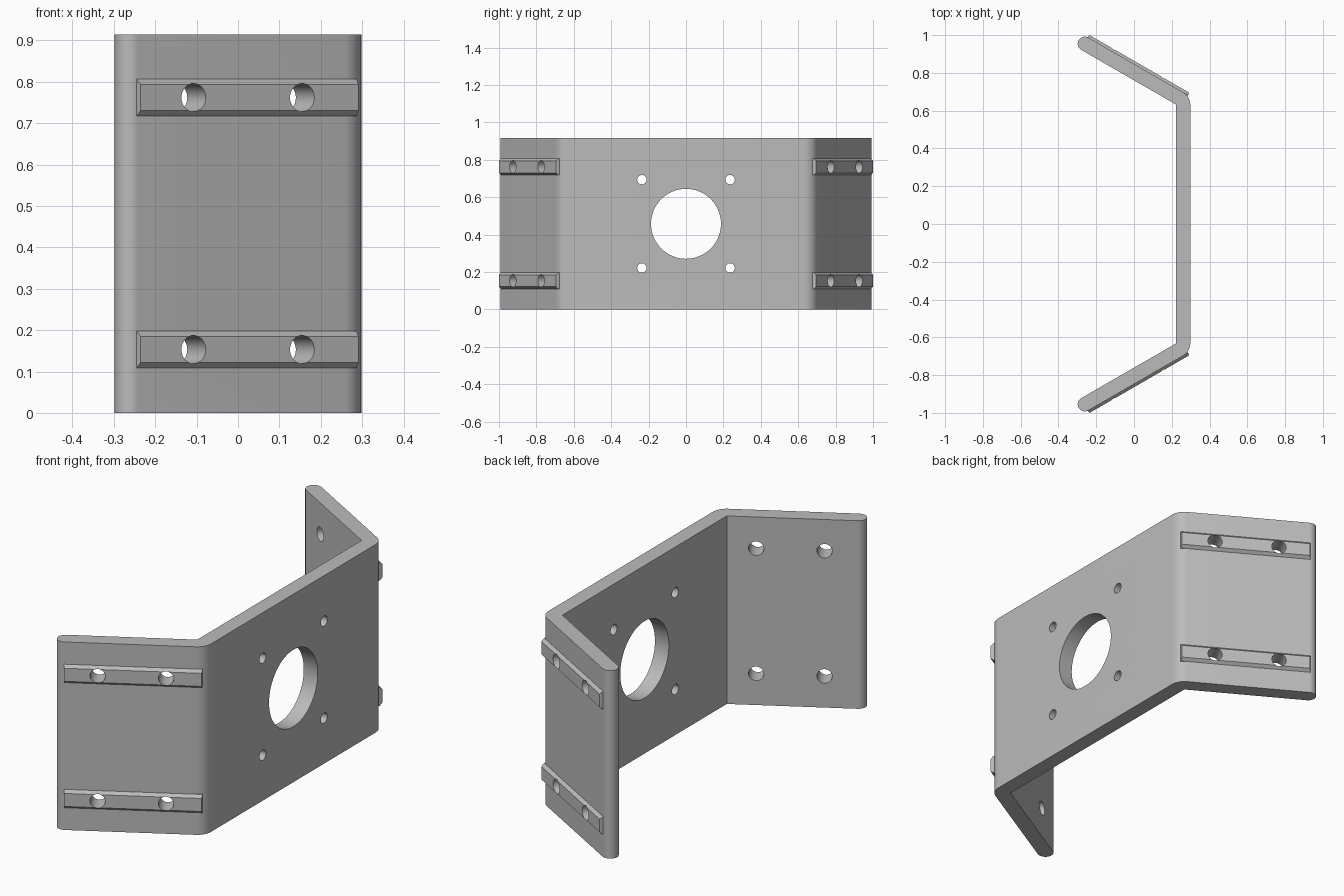
import bpy, bmesh, math
from mathutils import Matrix, Vector

cube = bpy.data.objects.get("Cube")
if cube:
    bpy.data.objects.remove(cube, do_unlink=True)

HEIGHT, THICK, ARM = 0.915, 0.075, 0.58
FOLD = math.radians(60)
INNER = Vector((0.223, 0.632, 0))                         # inner bend corner
OUT = Vector((math.cos(FOLD), math.sin(FOLD), 0))         # arm outward normal
ALONG = Vector((-math.sin(FOLD), math.cos(FOLD), 0))      # arm direction
UP = Vector((0, 0, 1))
RAIL_Z = (0.153, 0.762)
BOLT_T = (0.13, 0.433)

metal = bpy.data.materials.new("grey_metal")
metal.use_nodes = True
grey = (0.5, 0.5, 0.5, 1)
metal.diffuse_color = grey
metal.node_tree.nodes["Principled BSDF"].inputs["Base Color"].default_value = grey


def make_object(name, bm):
    bmesh.ops.recalc_face_normals(bm, faces=bm.faces)
    mesh = bpy.data.meshes.new(name)
    bm.to_mesh(mesh)
    bm.free()
    mesh.materials.append(metal)
    obj = bpy.data.objects.new(name, mesh)
    bpy.context.collection.objects.link(obj)
    return obj


def arc(center, radius, start, end, steps):
    angles = [start + (end - start) * i / steps for i in range(steps + 1)]
    return [center + radius * Vector((math.cos(a), math.sin(a), 0)) for a in angles]


def add_cylinder(bm, center, axis, radius, segments):
    turn = axis.to_track_quat('Z', 'Y').to_matrix().to_4x4()
    bmesh.ops.create_cone(bm, cap_ends=True, segments=segments, radius1=radius,
                          radius2=radius, depth=0.3,
                          matrix=Matrix.Translation(center) @ turn)


def flip(v, side):
    return Vector((v.x, v.y * side, v.z))


# Bent plate: rounded outer bends and rounded arm ends
half = arc(INNER, THICK, 0, FOLD, 12)
half += arc(INNER + ARM * ALONG + OUT * THICK / 2, THICK / 2, FOLD, FOLD + math.pi, 20)
half.append(INNER)
profile = half + [flip(p, -1) for p in reversed(half)]
bm = bmesh.new()
base = bm.faces.new([bm.verts.new(p) for p in profile])
top = bmesh.ops.extrude_face_region(bm, geom=[base])
bmesh.ops.translate(bm, vec=UP * HEIGHT,
                    verts=[g for g in top["geom"] if isinstance(g, bmesh.types.BMVert)])
parts = [make_object("bent_plate", bm)]


# Chamfered rails on the outside of each arm
def make_rail(name, side, z):
    bm = bmesh.new()
    rings = []
    for depth, inset, end_inset in ((-0.02, 0, 0), (0, 0, 0), (0.0145, 0.013, 0.003)):
        ring = []
        for t, v in ((0, -1), (1, -1), (1, 1), (0, 1)):
            along = 0.584 - end_inset if t else -0.03 + end_inset
            p = INNER + OUT * (THICK + depth) + ALONG * along
            p += UP * (z + v * (0.0447 - inset))
            ring.append(bm.verts.new(flip(p, side)))
        rings.append(ring)
    bm.faces.new(rings[0])
    bm.faces.new(rings[-1])
    for a, b in zip(rings, rings[1:]):
        for i in range(4):
            j = (i + 1) % 4
            bm.faces.new((a[i], a[j], b[j], b[i]))
    return make_object(name, bm)


for side, label in ((-1, "front"), (1, "back")):
    for z, level in zip(RAIL_Z, ("lower", "upper")):
        parts.append(make_rail(f"{label}_{level}_rail", side, z))

# Hole cutter: motor opening, its four screw holes, and the arm bolt holes
bm = bmesh.new()
middle = Vector((0.26, 0, HEIGHT / 2))
add_cylinder(bm, middle, Vector((1, 0, 0)), 0.187, 64)
for side in (-1, 1):
    for dz in (-0.236, 0.236):
        add_cylinder(bm, middle + Vector((0, side * 0.236, dz)), Vector((1, 0, 0)), 0.025, 24)
    for z in RAIL_Z:
        for t in BOLT_T:
            center = INNER + ALONG * t + OUT * THICK / 2 + UP * z
            add_cylinder(bm, flip(center, side), flip(OUT, side), 0.034, 32)
cutter = make_object("hole_cutter", bm)
cutter.hide_render = True

# Cut the holes and shade
for obj in parts:
    bpy.ops.object.select_all(action='DESELECT')
    obj.select_set(True)
    bpy.context.view_layer.objects.active = obj
    cut = obj.modifiers.new("holes", 'BOOLEAN')
    cut.operation = 'DIFFERENCE'
    cut.solver = 'EXACT'
    cut.object = cutter
    bpy.ops.object.modifier_apply(modifier=cut.name)
    bpy.ops.object.shade_smooth_by_angle(angle=math.radians(25))
bpy.data.objects.remove(cutter, do_unlink=True)
